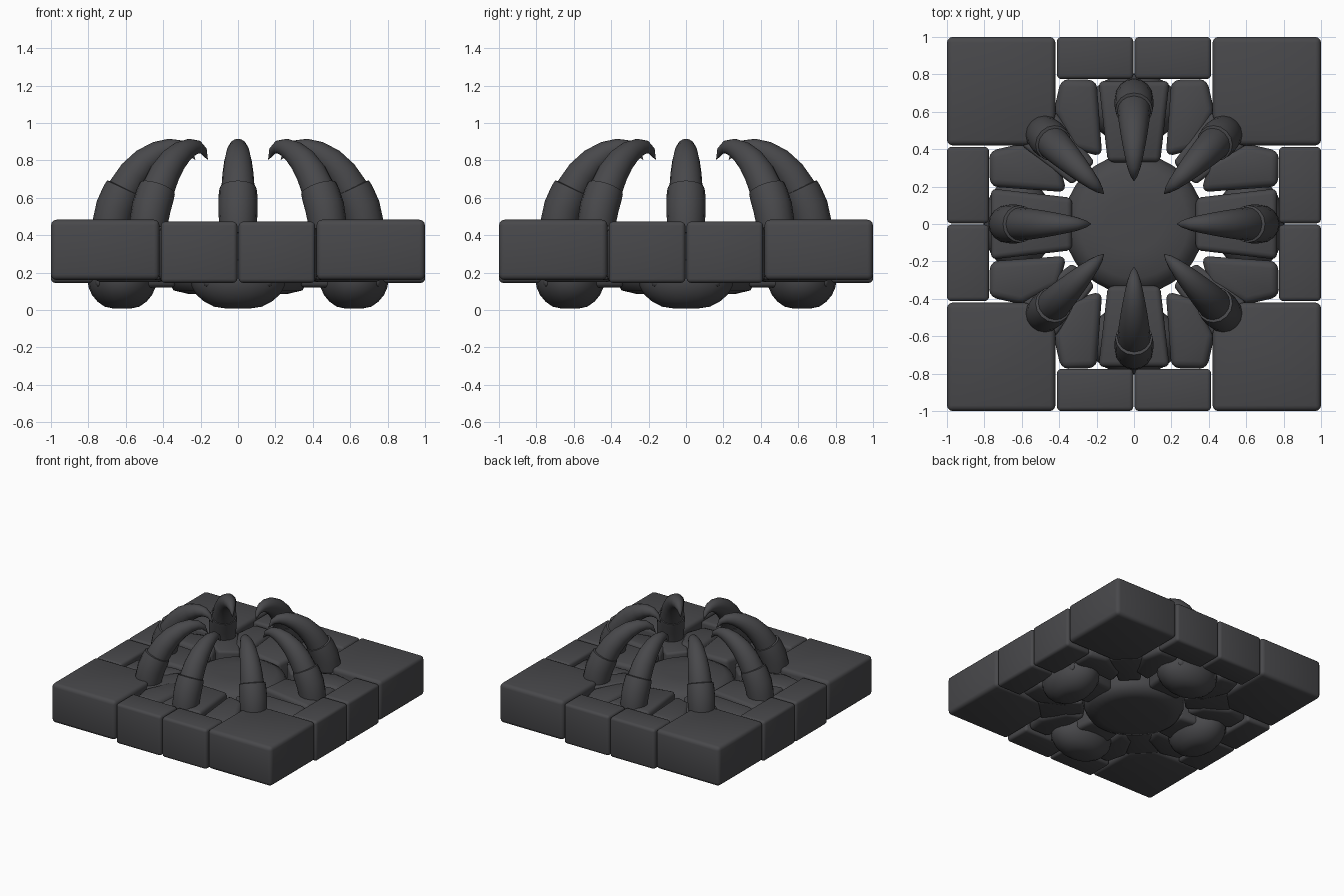
import bpy, bmesh, math, random
from mathutils import Vector, Matrix

if "Cube" in bpy.data.objects:
    bpy.data.objects.remove(bpy.data.objects["Cube"])

random.seed(4)
stone = bpy.data.materials.new("dark grey stone")
stone.diffuse_color = (0.065, 0.065, 0.07, 1)
stone.use_nodes = True
stone.node_tree.nodes["Principled BSDF"].inputs["Base Color"].default_value = stone.diffuse_color


def finish(name, bm, angle=40):
    bmesh.ops.recalc_face_normals(bm, faces=bm.faces[:])
    me = bpy.data.meshes.new(name)
    bm.to_mesh(me)
    bm.free()
    ob = bpy.data.objects.new(name, me)
    bpy.context.collection.objects.link(ob)
    me.materials.append(stone)
    bpy.ops.object.select_all(action='DESELECT')
    ob.select_set(True)
    bpy.context.view_layer.objects.active = ob
    bpy.ops.object.shade_smooth_by_angle(angle=math.radians(angle))
    return ob


def prism(name, pts, z0, z1, bevel, quarter, jitter=0.0):
    """Rounded stone with a polygon footprint, turned by quarter turns."""
    bm = bmesh.new()
    low = [bm.verts.new((x, y, z0)) for x, y in pts]
    top = [bm.verts.new((x, y, z1 + random.uniform(-jitter, jitter))) for x, y in pts]
    n = len(pts)
    bm.faces.new(low[::-1])
    bm.faces.new(top)
    for i in range(n):
        j = (i + 1) % n
        bm.faces.new((low[i], low[j], top[j], top[i]))
    bmesh.ops.bevel(bm, geom=bm.edges[:], offset=bevel, segments=3,
                    profile=0.5, affect='EDGES', clamp_overlap=True)
    bm.transform(Matrix.Rotation(quarter * math.pi / 2, 4, 'Z'))
    return finish(name, bm, 50)


def tube(name, path, sides, angle):
    """Round tube along (r, z, radius) points in the x-z plane, turned about z."""
    bm = bmesh.new()
    rings = []
    for i, (r, z, rad) in enumerate(path):
        a, b = path[max(i - 1, 0)], path[min(i + 1, len(path) - 1)]
        t = Vector((b[0] - a[0], 0, b[1] - a[1])).normalized()
        nrm = Vector((-t.z, 0, t.x))
        rings.append([bm.verts.new(Vector((r, 0, z)) + rad * (
            math.cos(k * math.tau / sides) * nrm
            + math.sin(k * math.tau / sides) * Vector((0, 1, 0)))) for k in range(sides)])
    for p, q in zip(rings, rings[1:]):
        for k in range(sides):
            m = (k + 1) % sides
            bm.faces.new((p[k], p[m], q[m], q[k]))
    bm.faces.new(rings[0])
    bm.faces.new(rings[-1])
    bm.transform(Matrix.Rotation(angle, 4, 'Z'))
    return finish(name, bm, 50)


# footprints of the stones on the +y side / +x+y corner
corner = [(0.42, 1), (0.42, 0.56), (0.56, 0.42), (1, 0.42), (1, 1)]
edge = [(0.004, 1), (0.004, 0.775), (0.412, 0.775), (0.412, 1)]
flank = [(0.2, 0.77), (0.17, 0.36), (0.33, 0.4), (0.43, 0.6), (0.39, 0.775)]
axis = [(-0.19, 0.765), (-0.14, 0.33), (0.14, 0.33), (0.19, 0.765)]
diagonal = [(0.21, 0.33), (0.33, 0.21), (0.6, 0.42), (0.42, 0.6)]


def mirror(pts):
    return [(-x, y) for x, y in pts][::-1]


for q in range(4):
    prism(f"corner_block_{q}", corner, 0.16, 0.483, 0.03, q)
    for s, f in (("a", lambda p: p), ("b", mirror)):
        prism(f"edge_block_{s}_{q}", f(edge), 0.145, 0.473, 0.022, q)
        prism(f"side_stone_{s}_{q}", f(flank), 0.15, 0.455, 0.04, q, 0.015)
    prism(f"axis_stone_{q}", axis, 0.12, 0.455, 0.03, q, 0.02)
    prism(f"diagonal_stone_{q}", diagonal, 0.16, 0.455, 0.02, q, 0.025)

    # rounded boulder bulging out below
    bm = bmesh.new()
    bmesh.ops.create_uvsphere(bm, u_segments=20, v_segments=12, radius=1)
    for v in bm.verts:
        v.co.z = max(v.co.z, -0.92)
    bm.transform(Matrix.Rotation(q * math.pi / 2, 4, 'Z')
                 @ Matrix.Translation((0, 0.62, 0.165))
                 @ Matrix.Diagonal((0.255, 0.185, 0.17, 1)))
    finish(f"under_boulder_{q}", bm, 60)

# central round stone, turned from a profile
bm = bmesh.new()
prof = [(0, 0.085), (0.26, 0.085), (0.345, 0.105), (0.375, 0.16), (0.375, 0.36),
        (0.35, 0.42), (0.29, 0.452), (0.15, 0.462), (0, 0.464)]
vs = [bm.verts.new((r, 0, z)) for r, z in prof]
es = [bm.edges.new(p) for p in zip(vs, vs[1:])]
bmesh.ops.spin(bm, geom=vs + es, cent=(0, 0, 0), axis=(0, 0, 1),
               angle=math.tau, steps=32)
bmesh.ops.remove_doubles(bm, verts=bm.verts[:], dist=0.0005)
finish("centre_stone", bm, 60)

# eight claws, each a curved horn in a short sheath
horn = [(0.67, 0.46, 0.09), (0.642, 0.56, 0.09), (0.605, 0.65, 0.089),
        (0.555, 0.73, 0.083), (0.495, 0.795, 0.074), (0.425, 0.843, 0.062),
        (0.36, 0.868, 0.049), (0.305, 0.871, 0.036), (0.262, 0.852, 0.021),
        (0.23, 0.805, 0.002)]
sheath = [(0.685, 0.4, 0.095), (0.675, 0.47, 0.102), (0.655, 0.55, 0.105),
          (0.625, 0.62, 0.103), (0.611, 0.65, 0.099), (0.609, 0.654, 0.08)]
for k in range(8):
    tube(f"claw_horn_{k}", horn, 16, k * math.pi / 4)
    tube(f"claw_sheath_{k}", sheath, 16, k * math.pi / 4)
